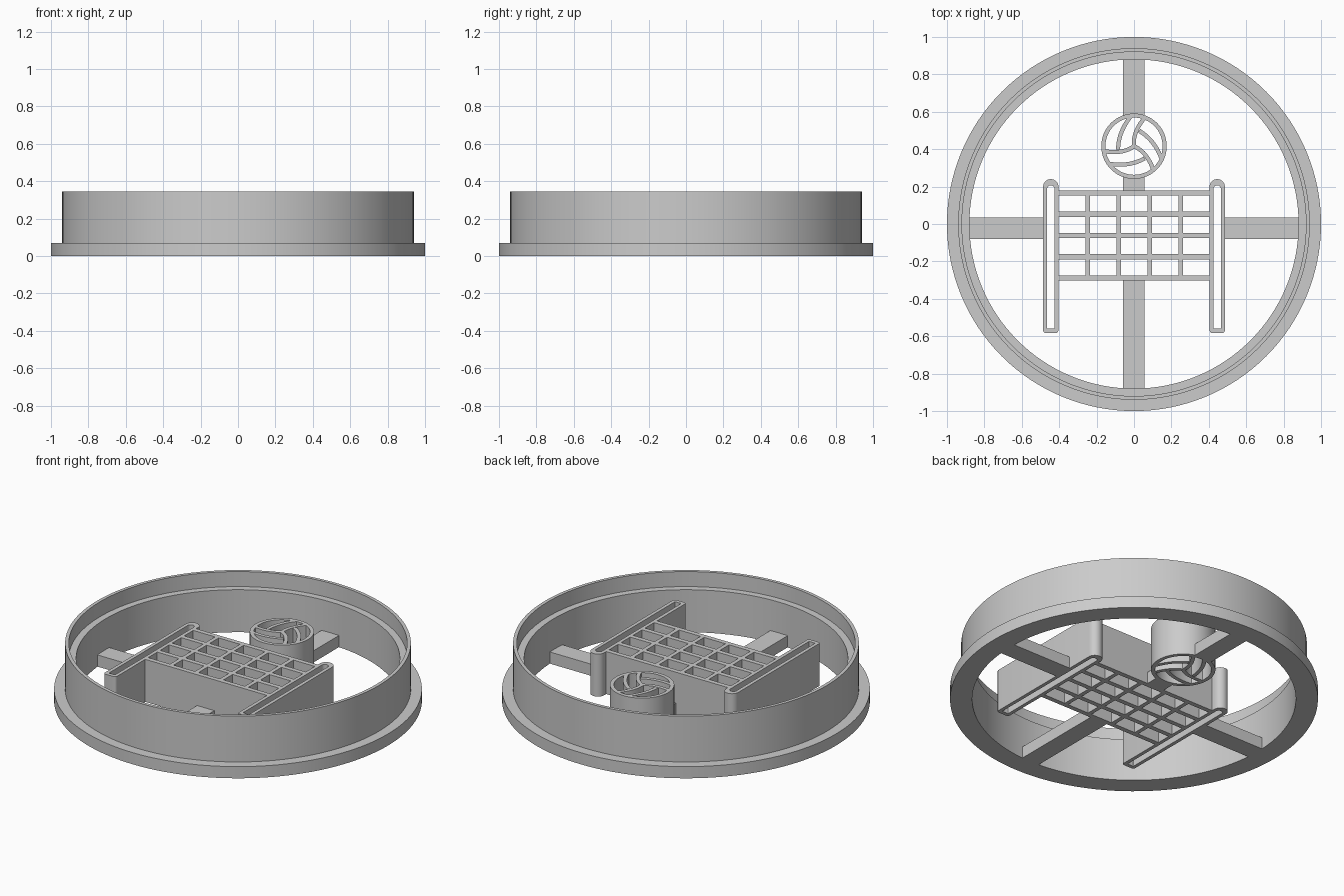
import bpy, bmesh
from math import sin, cos, pi, radians
from mathutils import Vector, Matrix

cube = bpy.data.objects.get("Cube")
if cube:
    bpy.data.objects.remove(cube, do_unlink=True)

grey = bpy.data.materials.new("plain grey")
grey.use_nodes = True
colour = (0.6, 0.6, 0.6, 1)
grey.diffuse_color = colour
grey.node_tree.nodes["Principled BSDF"].inputs["Base Color"].default_value = colour

BASE = 0.07      # flange and brace height
STAMP = 0.255    # net, post and ball height
TOP = 0.345      # cutting edge height


def finish(name, bm):
    bmesh.ops.recalc_face_normals(bm, faces=bm.faces)
    mesh = bpy.data.meshes.new(name)
    bm.to_mesh(mesh)
    bm.free()
    mesh.materials.append(grey)
    obj = bpy.data.objects.new(name, mesh)
    bpy.context.collection.objects.link(obj)
    bpy.ops.object.select_all(action='DESELECT')
    obj.select_set(True)
    bpy.context.view_layer.objects.active = obj
    bpy.ops.object.shade_smooth_by_angle(angle=radians(30))
    return obj


def arc(cx, cy, r, a0, a1, n):
    return [(cx + r * cos(radians(a0 + (a1 - a0) * i / n)),
             cy + r * sin(radians(a0 + (a1 - a0) * i / n))) for i in range(n + 1)]


def circle(r, n=128, cx=0, cy=0):
    return arc(cx, cy, r, 0, 360, n)[:-1]


def shell(name, levels):
    """Join closed loops at given heights into a hollow solid."""
    bm = bmesh.new()
    rows = [[bm.verts.new((x, y, z)) for x, y in loop] for loop, z in levels]
    n = len(rows[0])
    for k, row in enumerate(rows):
        nxt = rows[(k + 1) % len(rows)]
        for i in range(n):
            j = (i + 1) % n
            bm.faces.new((row[i], row[j], nxt[j], nxt[i]))
    return finish(name, bm)


def box(name, x0, x1, y0, y1, height):
    bm = bmesh.new()
    size = Matrix.Diagonal((x1 - x0, y1 - y0, height, 1))
    place = Matrix.Translation(((x0 + x1) / 2, (y0 + y1) / 2, height / 2))
    bmesh.ops.create_cube(bm, size=1, matrix=place @ size)
    return finish(name, bm)


def ribbon(name, a, mid, b, width, height, matrix):
    """Upright curved wall passing through a, mid and b."""
    a, mid, b = Vector(a), Vector(mid), Vector(b)
    ctrl = mid * 2 - (a + b) / 2
    bm = bmesh.new()
    rows = []
    steps = 12
    for i in range(steps + 1):
        t = i / steps
        p = a * (1 - t) ** 2 + ctrl * 2 * t * (1 - t) + b * t * t
        d = ((ctrl - a) * (1 - t) + (b - ctrl) * t).normalized()
        side = Vector((-d.y, d.x)) * width / 2
        rows.append([bm.verts.new((q.x, q.y, z)) for q, z in
                     ((p + side, 0), (p + side, height), (p - side, height), (p - side, 0))])
    for r, s in zip(rows, rows[1:]):
        for i in range(4):
            j = (i + 1) % 4
            bm.faces.new((r[i], r[j], s[j], s[i]))
    bm.faces.new(rows[0])
    bm.faces.new(rows[-1])
    bm.transform(matrix)
    return finish(name, bm)


# Round cutter: wide flange, wall with an inner ledge, thin cutting edge
shell("cutter_ring", [(circle(1.0), 0), (circle(1.0), BASE), (circle(0.94), BASE),
                      (circle(0.94), TOP), (circle(0.92), TOP), (circle(0.92), STAMP),
                      (circle(0.88), STAMP), (circle(0.88), 0)])

# Braces joining the stamp to the ring
box("brace_right", -0.9, -0.48, -0.08, 0.035, BASE)
box("brace_left", 0.48, 0.9, -0.08, 0.035, BASE)
box("brace_front", -0.06, 0.055, -0.9, -0.295, BASE)
box("brace_back", -0.06, 0.055, 0.575, 0.9, BASE)
box("brace_ball", -0.06, 0.055, 0.17, 0.255, BASE)


# Hollow net posts, round at the back end
def post_loop(x, half, y0, y1, corner):
    return (arc(x, y1 - half, half, 0, 180, 16)
            + arc(x - half + corner, y0 + corner, corner, 180, 270, 4)
            + arc(x + half - corner, y0 + corner, corner, 270, 360, 4))


for side, x in (("right", -0.445), ("left", 0.445)):
    outer = post_loop(x, 0.041, -0.583, 0.24, 0.015)
    inner = post_loop(x, 0.02, -0.56, 0.207, 0.004)
    shell("post_" + side, [(outer, 0), (outer, STAMP), (inner, STAMP), (inner, 0)])

# Net grid
for i in range(5):
    y = 0.166 - i * 0.1136
    box(f"net_cord_{i + 1}", -0.406, 0.406, y - 0.014, y + 0.014, STAMP)
for i in range(4):
    x = -0.247 + i * 0.1655
    box(f"net_strand_{i + 1}", x - 0.012, x + 0.012, -0.288, 0.166, STAMP)

# Ball: outer hoop with three matching curved seam pairs
BALL_Y = 0.416
hoop, hole = circle(0.175, 64, 0, BALL_Y), circle(0.153, 64, 0, BALL_Y)
shell("ball_hoop", [(hoop, 0), (hoop, STAMP), (hole, STAMP), (hole, 0)])
for k in range(3):
    turn = Matrix.Translation((0, BALL_Y, 0)) @ Matrix.Rotation(k * 2 * pi / 3, 4, 'Z')
    ribbon(f"ball_spoke_{k + 1}", (0, 0), (0.01, 0.075), (0.057, 0.152), 0.022, STAMP, turn)
    ribbon(f"ball_seam_{k + 1}", (-0.085, -0.017), (-0.067, 0.075), (-0.015, 0.162),
           0.022, STAMP, turn)
